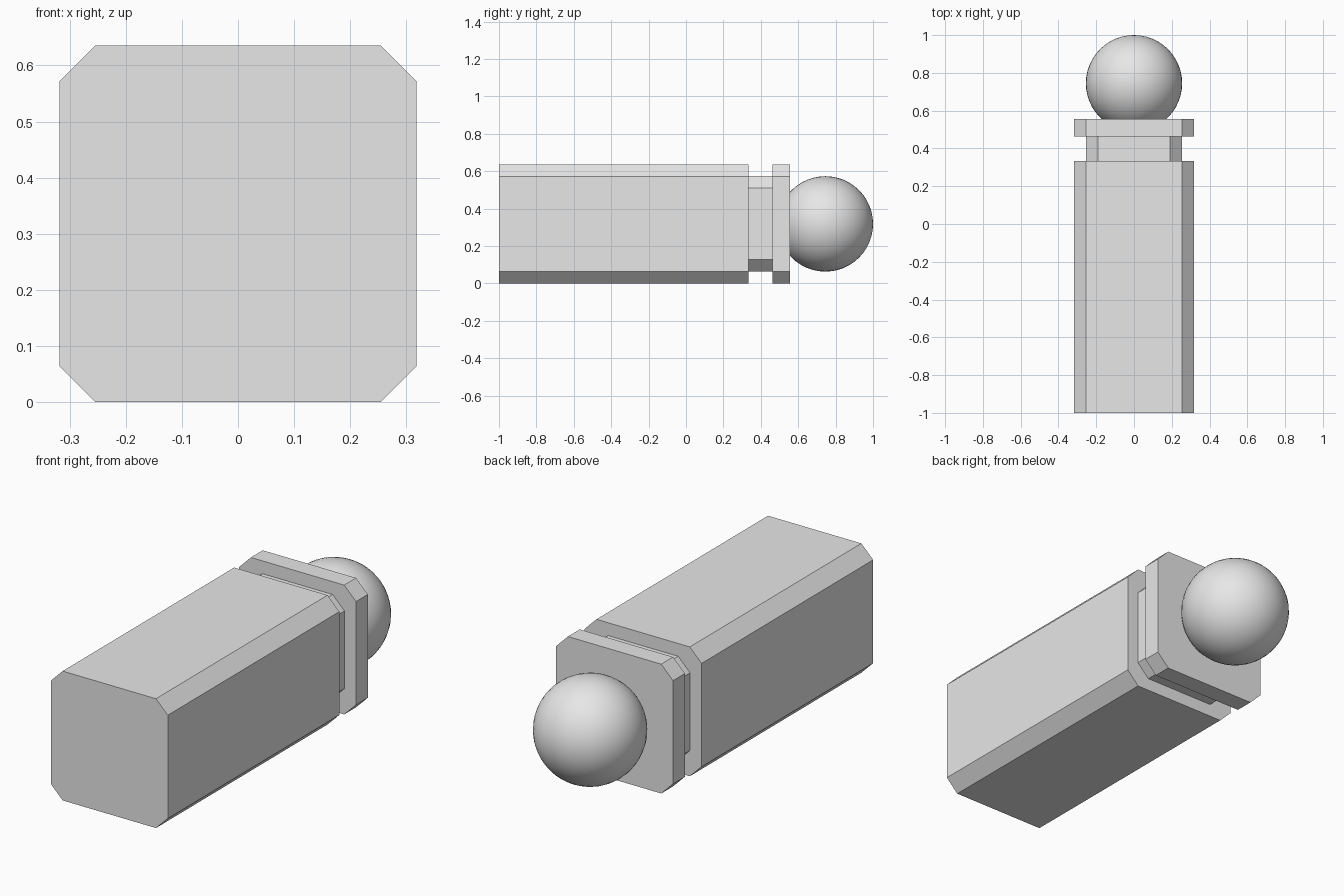
import bpy
import bmesh
from math import radians
from mathutils import Matrix

cube = bpy.data.objects.get("Cube")
if cube:
    bpy.data.objects.remove(cube, do_unlink=True)

# Single light grey finish
GREY = (0.8, 0.8, 0.8, 1.0)
grey = bpy.data.materials.new("light_grey")
grey.use_nodes = True
grey.diffuse_color = GREY
grey.node_tree.nodes["Principled BSDF"].inputs["Base Color"].default_value = GREY

HALF = 0.318      # half width of the body
BALL = 0.255      # ball radius, also half width of the neck
CHAMFER = 0.064
AXIS_Z = HALF     # height of the long axis


def add_object(name, bm):
    mesh = bpy.data.meshes.new(name)
    bm.to_mesh(mesh)
    bm.free()
    mesh.materials.append(grey)
    obj = bpy.data.objects.new(name, mesh)
    bpy.context.collection.objects.link(obj)
    return obj


def chamfered_bar(name, half, y0, y1):
    """Square bar along y with its four long edges cut at 45 degrees."""
    c = half - CHAMFER
    outline = [(c, -half), (half, -c), (half, c), (c, half),
               (-c, half), (-half, c), (-half, -c), (-c, -half)]
    bm = bmesh.new()
    face = bm.faces.new([bm.verts.new((x, y0, AXIS_Z + z)) for x, z in outline])
    extruded = bmesh.ops.extrude_face_region(bm, geom=[face], use_keep_orig=True)
    moved = [v for v in extruded["geom"] if isinstance(v, bmesh.types.BMVert)]
    bmesh.ops.translate(bm, verts=moved, vec=(0, y1 - y0, 0))
    bmesh.ops.recalc_face_normals(bm, faces=bm.faces)
    return add_object(name, bm)


# Long body, recessed neck and end collar
chamfered_bar("body", HALF, -1.0, 0.333)
chamfered_bar("neck", BALL, 0.333, 0.463)
chamfered_bar("collar", HALF, 0.463, 0.555)

# Smooth ball set into the collar
bm = bmesh.new()
bmesh.ops.create_uvsphere(
    bm, u_segments=48, v_segments=24, radius=BALL,
    matrix=Matrix.Translation((0, 1.0 - BALL, AXIS_Z)) @ Matrix.Rotation(radians(90), 4, "X"))
for f in bm.faces:
    f.smooth = True
add_object("ball", bm)
